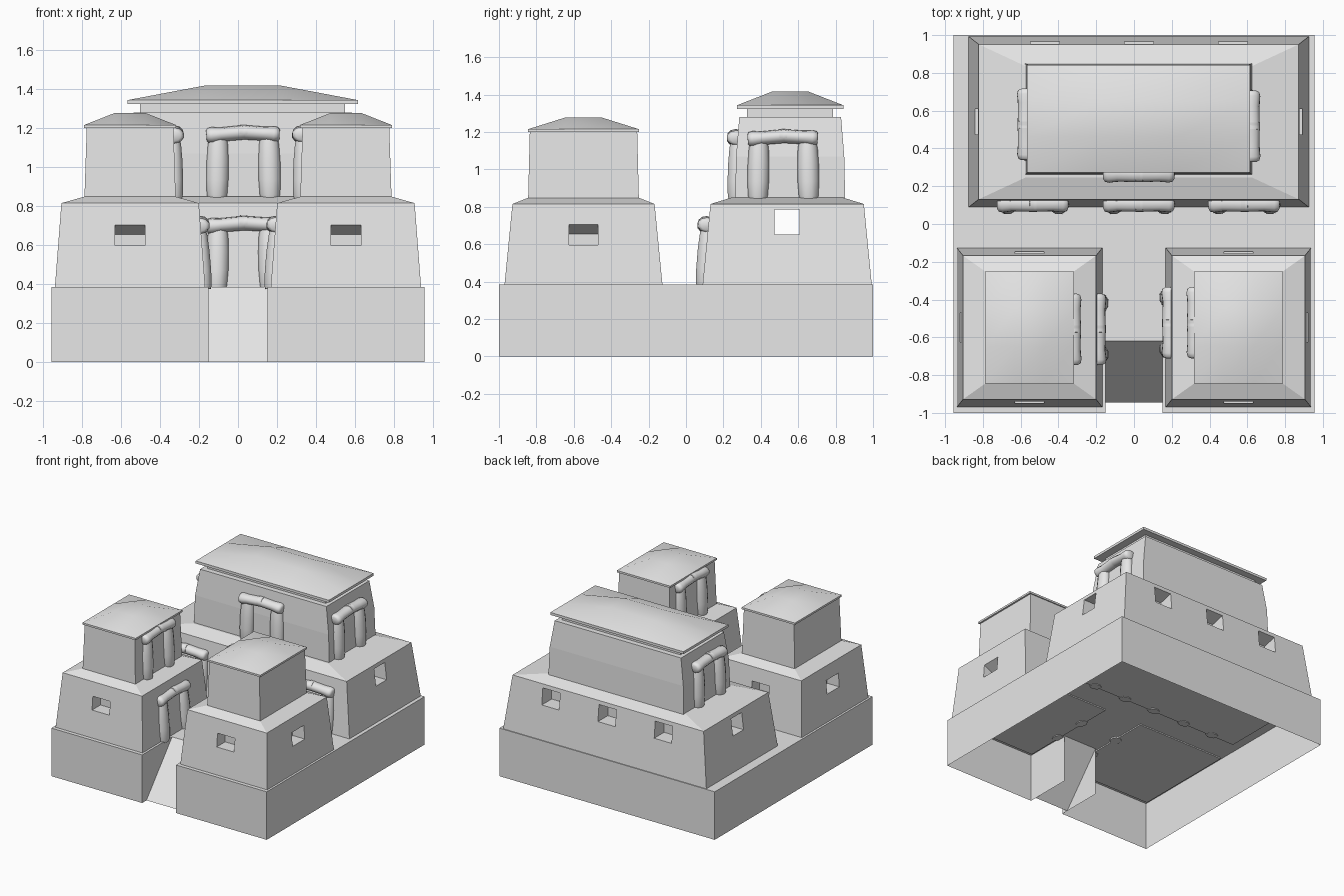
import bpy, bmesh, math
from mathutils import Matrix, Vector

if "Cube" in bpy.data.objects:
    bpy.data.objects.remove(bpy.data.objects["Cube"], do_unlink=True)

stone = bpy.data.materials.new("pale_stone")
stone.use_nodes = True
grey = (0.8, 0.8, 0.8, 1)
stone.diffuse_color = grey
stone.node_tree.nodes["Principled BSDF"].inputs["Base Color"].default_value = grey


def finish(bm, name, smooth=None, normals=True):
    if normals:
        bmesh.ops.recalc_face_normals(bm, faces=bm.faces)
    mesh = bpy.data.meshes.new(name)
    bm.to_mesh(mesh)
    bm.free()
    mesh.materials.append(stone)
    ob = bpy.data.objects.new(name, mesh)
    bpy.context.collection.objects.link(ob)
    bpy.ops.object.select_all(action='DESELECT')
    ob.select_set(True)
    bpy.context.view_layer.objects.active = ob
    if smooth:
        bpy.ops.object.shade_smooth_by_angle(angle=math.radians(smooth))
    return ob


def loft(bm, rings):
    """Skin closed rings of points and cap both ends."""
    loops = [[bm.verts.new(p) for p in ring] for ring in rings]
    n = len(loops[0])
    for a, b in zip(loops, loops[1:]):
        for i in range(n):
            j = (i + 1) % n
            bm.faces.new((a[i], a[j], b[j], b[i]))
    bm.faces.new(loops[0][::-1])
    bm.faces.new(loops[-1])


def storey(name, cx, cy, levels):
    """Stacked rectangles: (half width, half depth, height)."""
    bm = bmesh.new()
    loft(bm, [[(cx + sx * hx, cy + sy * hy, z)
               for sx, sy in ((-1, -1), (1, -1), (1, 1), (-1, 1))]
              for hx, hy, z in levels])
    return finish(bm, name)


def roof(name, cx, cy, hx, hy, z0, z1, z2):
    """Thin slab whose middle third is raised."""
    bm = bmesh.new()
    grid = [[bm.verts.new((cx + hx * (i * 2 / 3 - 1), cy + hy * (j * 2 / 3 - 1),
                           z2 if i in (1, 2) and j in (1, 2) else z1))
             for j in range(4)] for i in range(4)]
    for i in range(3):
        for j in range(3):
            bm.faces.new((grid[i][j], grid[i + 1][j], grid[i + 1][j + 1], grid[i][j + 1]))
    rim = [e for e in bm.edges if e.is_boundary]
    new = bmesh.ops.extrude_edge_only(bm, edges=rim)["geom"]
    for v in new:
        if isinstance(v, bmesh.types.BMVert):
            v.co.z = z0
    bmesh.ops.holes_fill(bm, edges=[e for e in bm.edges if e.is_boundary], sides=0)
    return finish(bm, name, 35)


def cut_windows(target, windows):
    """Each window: (x, y, facing angle, half width, sill, head, niche depth, ceiling drop)."""
    bm = bmesh.new()
    for x, y, angle, hw, z0, z1, depth, drop in windows:
        side = [(-0.1, z0), (-0.1, z1), (0, z1), (depth, z1 - drop), (depth, z0)]
        turn = Matrix.Translation((x, y, 0)) @ Matrix.Rotation(math.radians(angle), 4, 'Z')
        loft(bm, [[turn @ Vector((s * hw, d, z)) for d, z in side] for s in (-1, 1)])
    cutter = finish(bm, "window_cutter")
    cutter.hide_render = True
    mod = target.modifiers.new("windows", 'BOOLEAN')
    mod.operation = 'DIFFERENCE'
    mod.solver = 'EXACT'
    mod.object = cutter
    bpy.context.view_layer.objects.active = target
    bpy.ops.object.modifier_apply(modifier=mod.name)
    bpy.data.objects.remove(cutter, do_unlink=True)


def boulder(bm, start, end, radii, flat, turn):
    """Rounded long stone: radii along its length, flat = depth ratio."""
    start, end = Vector(start), Vector(end)
    axis = (end - start).normalized()
    depth = Vector((0, 1, 0))
    across = axis.cross(depth)
    rings = []
    for k, (t, r) in enumerate(radii):
        c = start.lerp(end, t)
        rings.append([turn @ (c + across * r * math.cos(a) + depth * r * flat * math.sin(a))
                      for a in (math.tau * i / 10 for i in range(10))])
    loft(bm, rings)


PILLAR = [(0, .046), (.06, .053), (.3, .058), (.6, .058), (.85, .053), (1, .044)]
LINTEL = [(0, .026), (.04, .038), (.14, .042), (.35, .036), (.6, .036), (.86, .041), (.96, .037), (1, .026)]


def portal(name, x, y, z, angle, lean):
    """Two standing stones and a lying one, set against a wall."""
    turn = (Matrix.Translation((x, y, z)) @ Matrix.Rotation(math.radians(angle), 4, 'Z')
            @ Matrix.Rotation(math.radians(-lean), 4, 'X'))
    bm = bmesh.new()
    boulder(bm, (-.136, 0, -.012), (-.13, 0, .31), PILLAR, .85, turn)
    boulder(bm, (.136, 0, -.012), (.13, 0, .31), PILLAR, .85, turn)
    boulder(bm, (-.19, -.008, .31), (.02, -.012, .329), LINTEL[:4] + [(1, .037)], 1.25, turn)
    boulder(bm, (-.02, -.012, .329), (.185, -.008, .316), [(0, .037)] + LINTEL[4:], 1.25, turn)
    return finish(bm, name, 50)


# Base: open underneath, with a notch for the entrance ramp
W, H, G, N = 0.955, 0.385, 0.15, -0.62
bm = bmesh.new()
outline = [(-W, -1), (-G, -1), (-G, N), (G, N), (G, -1), (W, -1), (W, 1), (-W, 1)]
top = [bm.verts.new((x, y, H)) for x, y in outline]
low = [bm.verts.new((x, y, 0)) for x, y in outline]
bm.faces.new(top)
for i in range(len(top)):
    j = (i + 1) % len(top)
    if i != 2:
        bm.faces.new((low[i], low[j], top[j], top[i]))
finish(bm, "base", normals=False)

bm = bmesh.new()
bm.faces.new([bm.verts.new(p) for p in ((-G, -.945, 0), (G, -.945, 0), (G, N, H), (-G, N, H))])
finish(bm, "entrance_ramp", normals=False)

# Two front houses
for side, label in ((-1, "right"), (1, "left")):
    cx, cy = side * .553, -.548
    house = storey(label + "_house", cx, cy,
                   [(.386, .423, .375), (.352, .38, .815), (.235, .297, .848)])
    win = (.077, .597, .705, .1, .05)
    cut_windows(house, [(cx, cy - .394, 0) + win, (cx, cy + .394, 180) + win,
                        (cx + side * .362, cy, 90 * side) + win])
    storey(label + "_house_tower", cx, cy, [(.234, .296, .84), (.222, .287, 1.205)])
    roof(label + "_house_roof", cx, cy, .236, .296, 1.2, 1.215, 1.277)
    py = -.555 if side < 0 else -.525
    portal(label + "_house_portal", side * .177, py, H, -90 * side, 5)
    portal(label + "_tower_portal", side * .325, py, .848, -90 * side, 2)

# Great hall at the back
cx, cy = .025, .541
hall = storey("hall", cx, cy, [(.902, .453, .375), (.847, .41, .815), (.6, .295, .85)])
back = (180, .077, .652, .786, .12, .03)
cut_windows(hall, [(x, .962) + back for x in (-.472, .027, .525)]
            + [(cx + 1, cy, 90, .067, .652, .786, 2.1, 0)])
cx, cy = .024, .557
storey("hall_tower", cx, cy, [(.6, .294, .84), (.592, .289, 1.07), (.56, .272, 1.28)])
storey("hall_neck", cx, cy, [(.525, .23, 1.275), (.525, .23, 1.33)])
roof("hall_roof", cx, cy, .59, .284, 1.323, 1.343, 1.417)

for i, x in enumerate((-.534, .028, .585)):
    portal("hall_portal_%d" % (i + 1), x, .095, H, 0, 4.5)
portal("hall_tower_front_portal", .028, .266, .85, 0, 2)
portal("hall_tower_left_portal", .622, .52, .85, 90, 2)
portal("hall_tower_right_portal", -.572, .525, .85, -90, 2)
